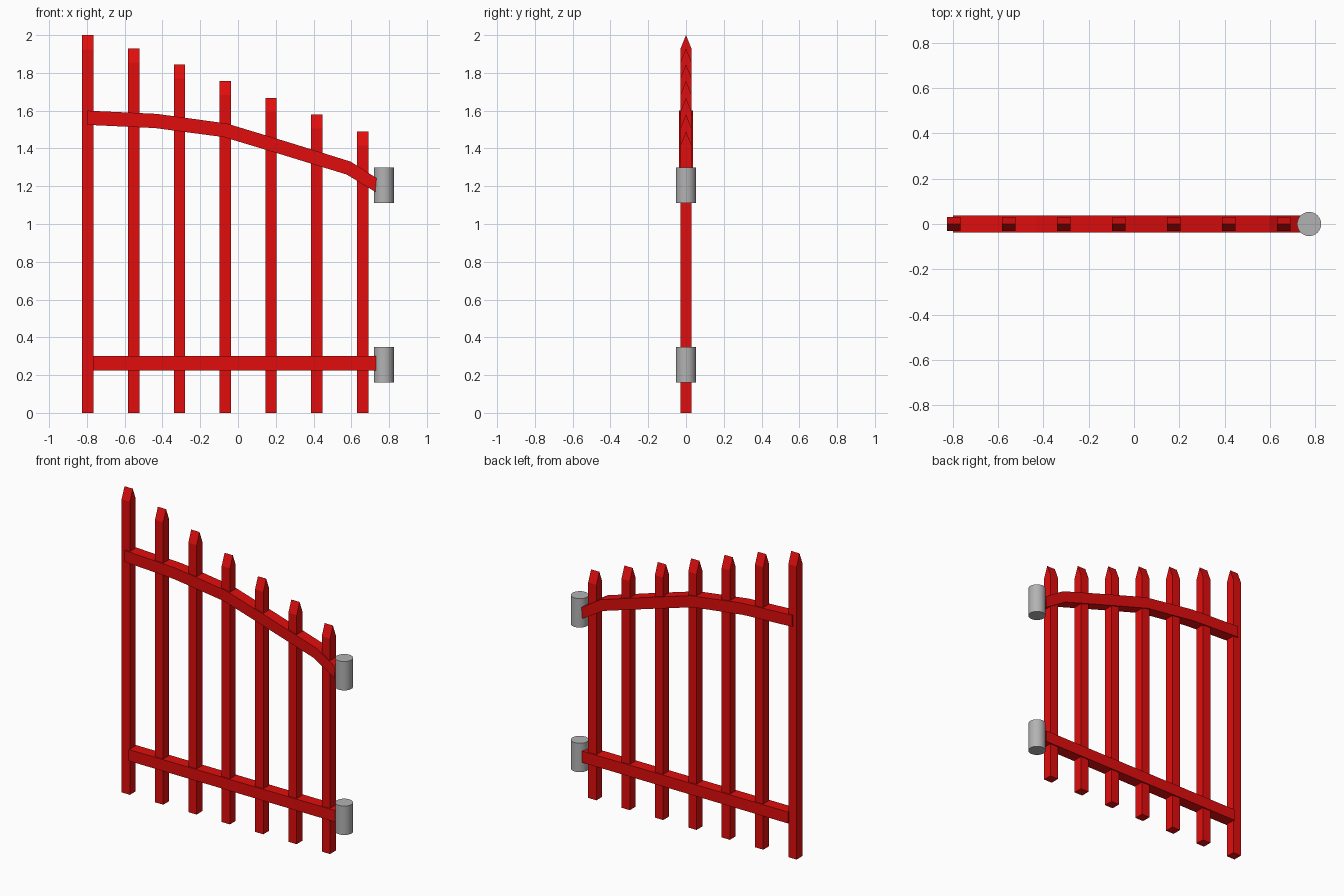
import bpy

cube = bpy.data.objects.get("Cube")
if cube:
    bpy.data.objects.remove(cube, do_unlink=True)


def material(name, rgb):
    mat = bpy.data.materials.new(name)
    mat.use_nodes = True
    color = (*rgb, 1.0)
    mat.diffuse_color = color
    mat.node_tree.nodes["Principled BSDF"].inputs["Base Color"].default_value = color
    return mat


RED = material("red paint", (0.75, 0.004, 0.004))
GREY = material("grey metal", (0.45, 0.45, 0.45))


def prism(name, start, end, mat):
    """Join two matching outlines into a closed solid."""
    n = len(start)
    faces = [tuple(reversed(range(n))), tuple(range(n, 2 * n))]
    for i in range(n):
        j = (i + 1) % n
        faces.append((i, j, n + j, n + i))
    mesh = bpy.data.meshes.new(name)
    mesh.from_pydata(start + end, [], faces)
    mesh.materials.append(mat)
    obj = bpy.data.objects.new(name, mesh)
    bpy.context.collection.objects.link(obj)
    return obj


# Pickets with a roof-shaped tip whose ridge runs along the gate
HALF = 0.03
TIP = 0.075
FIRST_X, SPACING = -0.795, 0.2425
for i, top in enumerate((2.0, 1.93, 1.845, 1.757, 1.668, 1.58, 1.49)):
    x = FIRST_X + i * SPACING
    outline = [(-HALF, 0), (HALF, 0), (HALF, top - TIP), (0, top), (-HALF, top - TIP)]
    prism(f"picket_{i + 1}",
          [(x - HALF, y, z) for y, z in outline],
          [(x + HALF, y, z) for y, z in outline], RED)


# Rails, slightly deeper than the pickets
def rail(name, upper, lower, depth=0.038):
    outline = lower + upper[::-1]
    prism(name,
          [(x, -depth, z) for x, z in outline],
          [(x, depth, z) for x, z in outline], RED)
    # the curved outline is concave, so split its side faces into bays
    obj = bpy.data.objects[name]
    mesh = obj.data
    n, k = len(outline), len(lower)
    verts = [tuple(v.co) for v in mesh.vertices]
    faces = [(0, n, 2 * n - 1, n - 1), (k - 1, k, n + k, n + k - 1)]
    for i in range(k - 1):
        a, b, c, d = i, i + 1, n - 2 - i, n - 1 - i
        faces += [(a, b, c, d), (n + d, n + c, n + b, n + a),
                  (a, n + a, n + b, b), (d, c, n + c, n + d)]
    mesh.clear_geometry()
    mesh.from_pydata(verts, [], faces)
    mesh.update()


rail("lower_rail", [(-0.768, 0.3), (0.73, 0.3)], [(-0.768, 0.225), (0.73, 0.225)])
rail("upper_rail",
     [(-0.797, 1.6), (-0.43, 1.583), (-0.06, 1.532), (0.26, 1.435), (0.597, 1.33), (0.733, 1.243)],
     [(-0.797, 1.525), (-0.44, 1.508), (-0.075, 1.46), (0.24, 1.365), (0.575, 1.262), (0.727, 1.17)])

# Hinge barrels
for name, z in (("lower_hinge", 0.255), ("upper_hinge", 1.205)):
    bpy.ops.mesh.primitive_cylinder_add(vertices=32, radius=0.053, depth=0.19,
                                        location=(0.772, 0, z))
    hinge = bpy.context.object
    hinge.name = name
    hinge.data.materials.append(GREY)
    bpy.ops.object.shade_smooth_by_angle()
